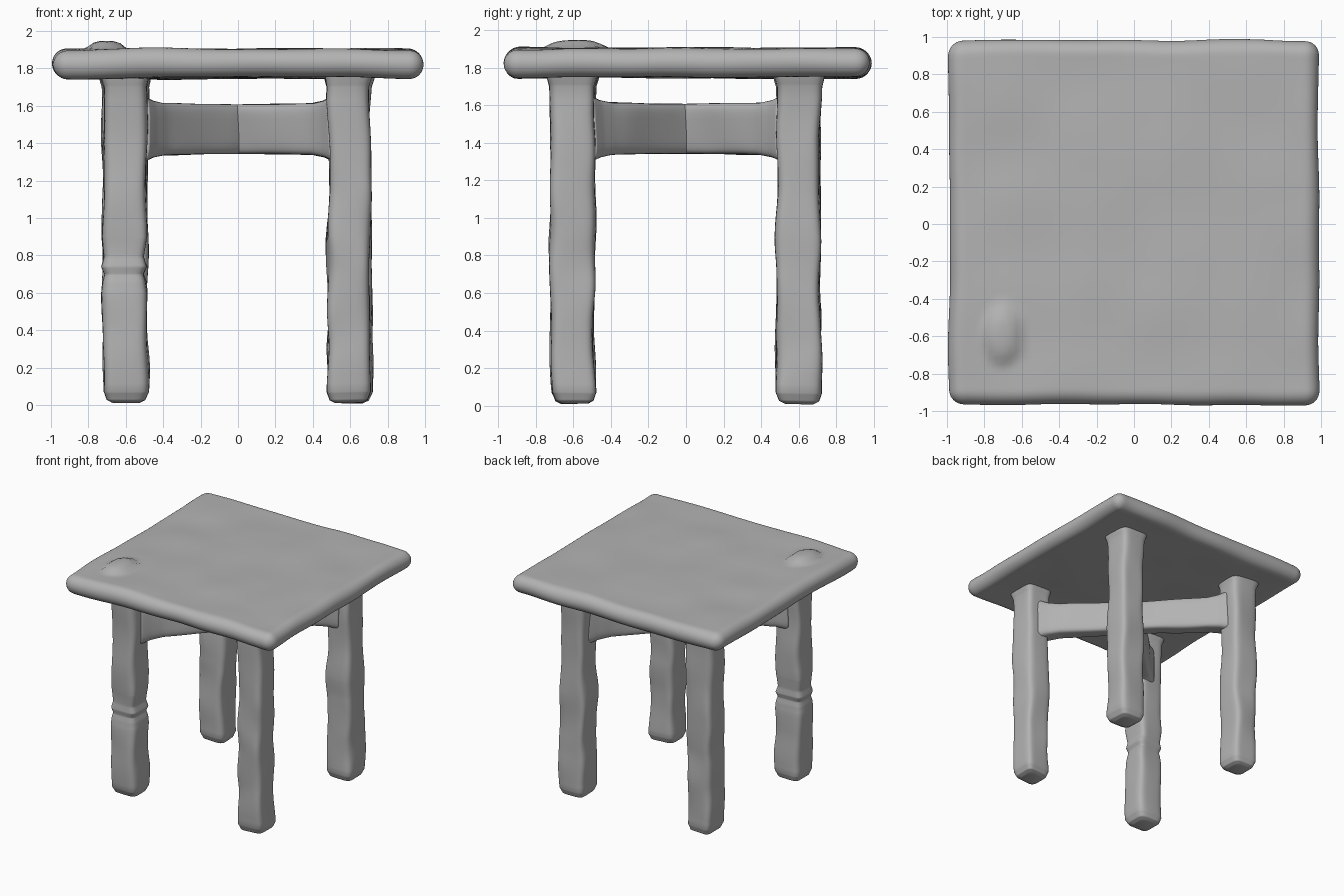
import bpy, bmesh, math
from mathutils import Vector, Matrix, noise

cube = bpy.data.objects.get("Cube")
if cube:
    bpy.data.objects.remove(cube, do_unlink=True)

grey = bpy.data.materials.new("plain_grey")
grey.use_nodes = True
grey.diffuse_color = (0.45, 0.45, 0.45, 1)
grey.node_tree.nodes["Principled BSDF"].inputs["Base Color"].default_value = grey.diffuse_color


def wobble(p, freq, amount):
    """Hand-shaped unevenness."""
    return noise.noise_vector(p * freq) * amount


def finish(name, bm):
    bmesh.ops.recalc_face_normals(bm, faces=bm.faces)
    mesh = bpy.data.meshes.new(name)
    bm.to_mesh(mesh)
    bm.free()
    mesh.materials.append(grey)
    for poly in mesh.polygons:
        poly.use_smooth = True
    obj = bpy.data.objects.new(name, mesh)
    bpy.context.collection.objects.link(obj)


def loft(name, rows, matrix, steps=6, sides=32, amount=0.02):
    """Rounded-square beam through rows of (height, half width, half depth)."""
    bm = bmesh.new()
    path = []
    for a, b in zip(rows, rows[1:]):
        path += [Vector(a).lerp(Vector(b), i / steps) for i in range(steps)]
    path.append(Vector(rows[-1]))
    rings = []
    for h, w, d in path:
        ring = []
        for k in range(sides):
            t = math.tau * (k + 0.5) / sides
            c, s = math.cos(t), math.sin(t)
            x = math.copysign(abs(c) ** 0.4, c) * w
            y = math.copysign(abs(s) ** 0.4, s) * d
            p = matrix @ Vector((x, y, h))
            shift = wobble(p, 3.5, amount)
            shift.z *= 0.3
            ring.append(bm.verts.new(p + shift))
        rings.append(ring)
    for lower, upper in zip(rings, rings[1:]):
        for k in range(sides):
            n = (k + 1) % sides
            bm.faces.new((lower[k], lower[n], upper[n], upper[k]))
    bm.faces.new(rings[0])
    bm.faces.new(rings[-1])
    finish(name, bm)


def tabletop():
    r, n = 0.077, 64
    half = Vector((0.99, 0.975))
    bm = bmesh.new()
    for side in (1, -1):
        grid = []
        for i in range(n + 1):
            for j in range(n + 1):
                # Points gather near the rim, where the slab rounds over
                p = Vector([half[a] * math.sin((k / n - 0.5) * math.pi)
                            for a, k in enumerate((i, j))])
                inner = Vector([max(r - h, min(h - r, c)) for c, h in zip(p, half)])
                v = p - inner
                if v.length > 0:
                    v *= max(abs(v.x), abs(v.y)) / v.length
                p = inner + v
                z = side * math.sqrt(max(0, r * r - v.length_squared))
                q = Vector((p.x, p.y + 0.008, 1.825 + z))
                q += wobble(q, 2.5, 0.013)
                # Small raised dent mark above one leg
                gap = math.hypot((p.x + 0.7) / 0.11, (p.y + 0.6) / 0.17)
                if side > 0 and gap < 1:
                    q.z += 0.045 * (1 - gap ** 3)
                grid.append(bm.verts.new(q))
        for i in range(n):
            for j in range(n):
                a = i * (n + 1) + j
                bm.faces.new([grid[k] for k in (a, a + 1, a + n + 2, a + n + 1)])
    bmesh.ops.remove_doubles(bm, verts=bm.verts, dist=0.0002)
    finish("tabletop", bm)


tabletop()

# Legs: rounded feet, slight flare where they meet the top
foot = [(0.01, 0.07, 0.07), (0.025, 0.1, 0.1), (0.07, 0.118, 0.118)]
shaft = [(h, 0.117, 0.117) for h in (0.35, 0.6)]
plain = [(0.73, 0.117, 0.117)]
pinched = [(0.66, 0.11, 0.112), (0.7, 0.1, 0.105), (0.74, 0.117, 0.115), (0.79, 0.103, 0.11)]
upper = [(0.9, 0.118, 0.118), (1.3, 0.115, 0.115), (1.7, 0.118, 0.118), (1.78, 0.14, 0.14)]
for sx, side in ((-1, "right"), (1, "left")):
    for sy, end in ((-1, "front"), (1, "back")):
        middle = pinched if sx < 0 and sy < 0 else plain
        loft(end + "_" + side + "_leg", foot + shaft + middle + upper,
             Matrix.Translation((sx * 0.6 - 0.005, sy * 0.6, 0)))

# Crossed rails joining opposite legs, swelling at the joints
half_rail = [(0.78, 0.18, 0.1), (0.7, 0.155, 0.085), (0.6, 0.14, 0.075), (0.3, 0.135, 0.07)]
rail = [(-h, w, d) for h, w, d in half_rail] + [(0, 0.133, 0.07)] + half_rail[::-1]
for angle, name in ((45, "rail_left_back"), (135, "rail_right_back")):
    turn = Matrix.Rotation(math.radians(angle), 4, "Z") @ Matrix.Rotation(math.pi / 2, 4, "Y")
    loft(name, rail, Matrix.Translation((0, 0, 1.475)) @ turn, amount=0.015)
